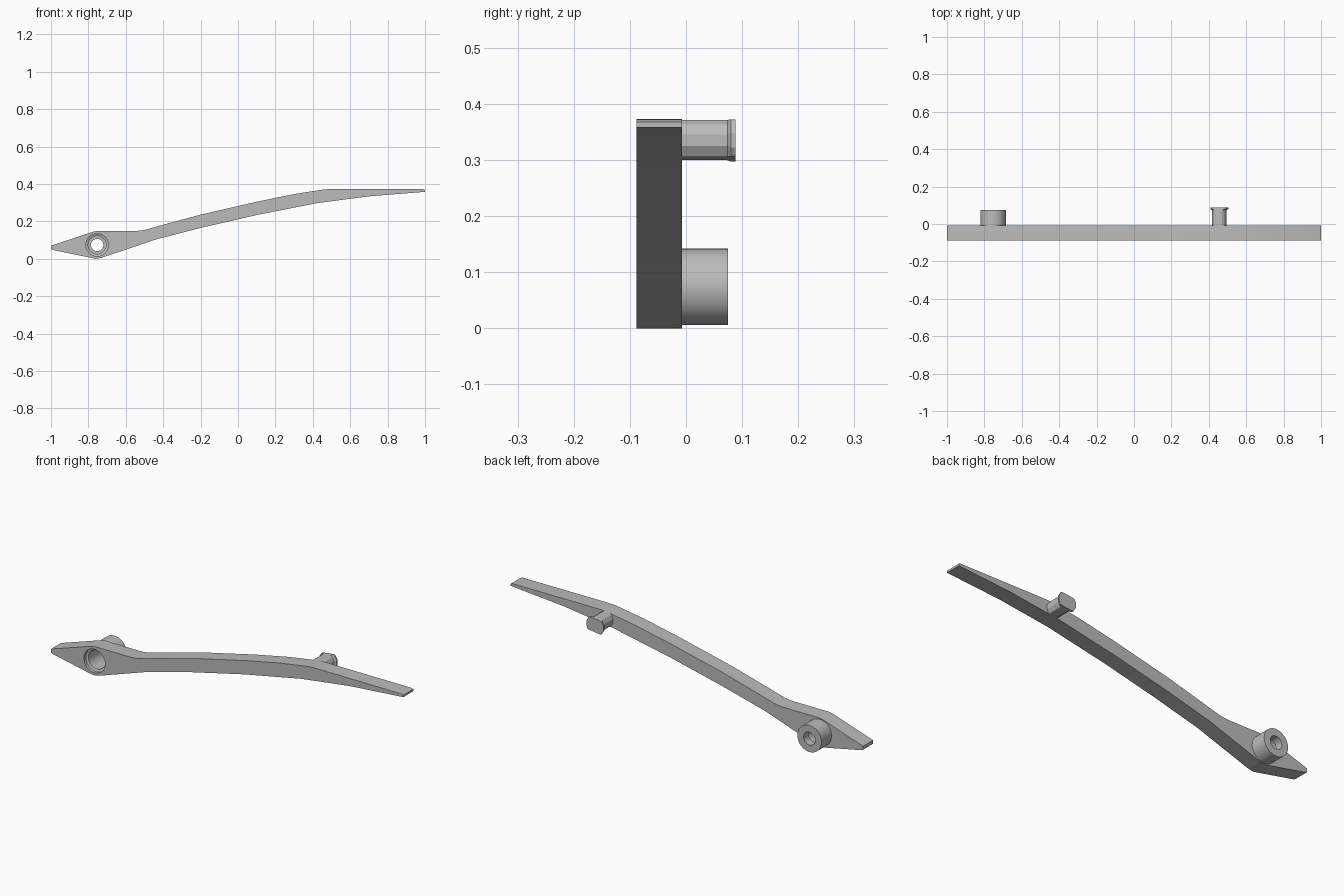
import bpy, bmesh, math

cube = bpy.data.objects.get("Cube")
if cube:
    bpy.data.objects.remove(cube, do_unlink=True)

grey = bpy.data.materials.new("plain grey")
grey.use_nodes = True
grey.diffuse_color = (0.5, 0.5, 0.5, 1)
grey.node_tree.nodes["Principled BSDF"].inputs["Base Color"].default_value = (0.5, 0.5, 0.5, 1)

FRONT, BACK = -0.088, -0.007


def finish(name, bm):
    bmesh.ops.recalc_face_normals(bm, faces=bm.faces)
    mesh = bpy.data.meshes.new(name)
    bm.to_mesh(mesh)
    bm.free()
    mesh.materials.append(grey)
    obj = bpy.data.objects.new(name, mesh)
    bpy.context.collection.objects.link(obj)
    return obj


def extrude_outline(name, points, y0, y1):
    bm = bmesh.new()
    face = bm.faces.new([bm.verts.new((x, y0, z)) for x, z in points])
    new = bmesh.ops.extrude_face_region(bm, geom=[face])["geom"]
    verts = [v for v in new if isinstance(v, bmesh.types.BMVert)]
    bmesh.ops.translate(bm, verts=verts, vec=(0, y1 - y0, 0))
    return finish(name, bm)


def lathe(name, x, z, profile, sides):
    """Closed solid turned about a y axis; profile holds (radius, y)."""
    bm = bmesh.new()
    rings = []
    for r, y in profile:
        angles = [(i + 0.5) * math.tau / sides for i in range(sides)]
        rings.append([bm.verts.new((x + r * math.cos(a), y, z + r * math.sin(a))) for a in angles])
    for a, b in zip(rings, rings[1:]):
        for i in range(sides):
            j = (i + 1) % sides
            bm.faces.new((a[i], a[j], b[j], b[i]))
    bm.faces.new(rings[0])
    bm.faces.new(rings[-1])
    return finish(name, bm)


def activate(obj):
    bpy.ops.object.select_all(action='DESELECT')
    obj.select_set(True)
    bpy.context.view_layer.objects.active = obj


def boolean(obj, cutter, operation):
    mod = obj.modifiers.new("cut", 'BOOLEAN')
    mod.operation = operation
    mod.solver = 'EXACT'
    mod.object = cutter
    activate(obj)
    bpy.ops.object.modifier_apply(modifier=mod.name)


# Curved lever arm, traced along its upper and lower edges
upper = [(-1, 0.07), (-0.77, 0.146), (-0.75, 0.149), (-0.54, 0.149), (-0.5, 0.154),
         (-0.4, 0.182), (-0.2, 0.236), (0.1, 0.305), (0.3, 0.346), (0.46, 0.371),
         (0.5, 0.373), (0.99, 0.372), (1, 0.368)]
lower = [(1, 0.358), (0.7, 0.334), (0.42, 0.297), (0.1, 0.234), (-0.2, 0.165),
         (-0.44, 0.103), (-0.73, 0.005), (-0.76, 0), (-0.99, 0.047), (-1, 0.052)]
arm = extrude_outline("lever_arm", upper + lower, FRONT, BACK)

# Pivot boss on the back, with a stepped bore right through
px, pz = -0.753, 0.074
boss = lathe("pivot_boss", px, pz, [(0.0685, BACK), (0.0685, 0.075)], 48)
bore = lathe("bore_cutter", px, pz,
             [(0.06, FRONT - 0.02), (0.06, FRONT + 0.015), (0.048, FRONT + 0.02),
              (0.048, 0.035), (0.033, 0.035), (0.033, 0.1)], 48)
for part in (arm, boss):
    boolean(part, bore, 'DIFFERENCE')

# Flanged peg, trimmed flush with the arm's upper and lower edges
peg = lathe("flanged_peg", 0.456, 0.335,
            [(0.0395, BACK), (0.0395, 0.074), (0.05, 0.08), (0.05, 0.088)], 12)
trim = extrude_outline("peg_trimmer", upper + lower, -0.1, 0.1)
boolean(peg, trim, 'INTERSECT')

for helper in (bore, trim):
    bpy.data.objects.remove(helper, do_unlink=True)
for part in (arm, boss):
    activate(part)
    bpy.ops.object.shade_smooth_by_angle(angle=math.radians(25))
